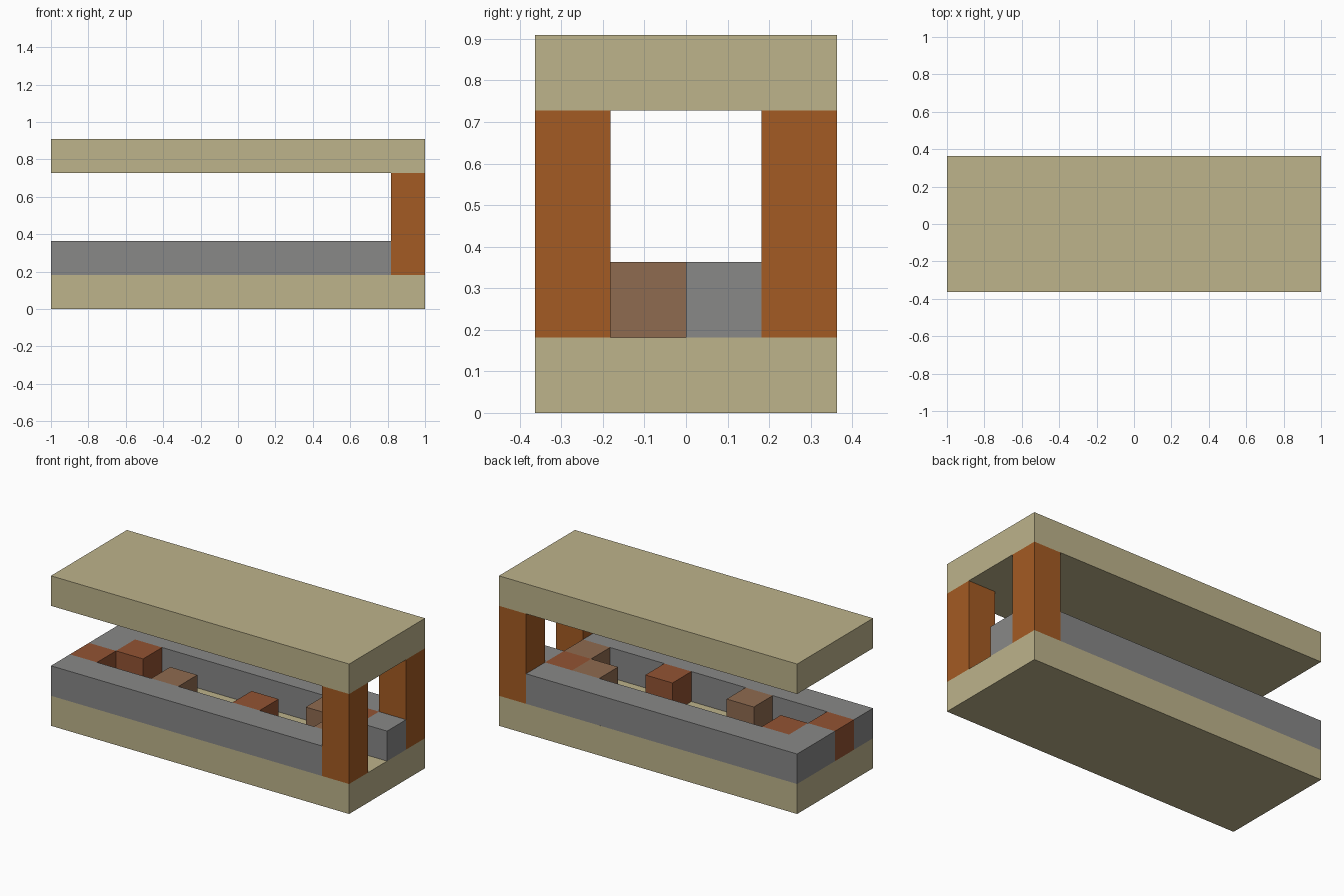
import bpy

cube = bpy.data.objects.get("Cube")
if cube:
    bpy.data.objects.remove(cube, do_unlink=True)

U = 2 / 11  # one block


def linear(c):
    c /= 255
    return c / 12.92 if c <= 0.04045 else ((c + 0.055) / 1.055) ** 2.4


def material(name, *rgb):
    mat = bpy.data.materials.new(name)
    color = [linear(c) for c in rgb] + [1]
    mat.use_nodes = True
    mat.diffuse_color = color
    bsdf = next(n for n in mat.node_tree.nodes if n.type == 'BSDF_PRINCIPLED')
    bsdf.inputs["Base Color"].default_value = color
    bsdf.inputs["Roughness"].default_value = 0.9
    return mat


sand = material("sand", 189, 179, 139)
stone = material("stone grey", 136, 136, 135)
orange = material("orange clay", 164, 91, 35)
red = material("red clay", 147, 83, 51)
brown = material("brown clay", 143, 107, 80)


def box(name, mat, corner, size=(1, 1, 1)):
    """Box given in blocks, counted from the left front bottom corner."""
    x, y, z = (c + s / 2 for c, s in zip(corner, size))
    bpy.ops.mesh.primitive_cube_add(size=1, location=((x - 5.5) * U, (y - 2) * U, z * U))
    obj = bpy.context.object
    obj.name = name
    obj.scale = [s * U for s in size]
    bpy.ops.object.transform_apply(location=False, rotation=False, scale=True)
    obj.data.materials.append(mat)
    return obj


# Floor and roof slabs
box("floor_slab", sand, (0, 0, 0), (11, 4, 1))
box("roof_slab", sand, (0, 0, 4), (11, 4, 1))

# Long walls and the posts at their ends
for side, y in (("front", 0), ("back", 3)):
    box(side + "_wall", stone, (0, y, 1), (10, 1, 1))
    box(side + "_post", orange, (10, y, 1), (1, 1, 3))

# Stone end blocks
for x in (0, 10):
    box("end_block", stone, (x, 2, 1))

# Clay blocks in the channel
for x, y in ((0, 1), (1, 2), (6, 1), (9, 2)):
    box("red_block", red, (x, y, 1))
for x, y in ((3, 1), (8, 2), (9, 1)):
    box("brown_block", brown, (x, y, 1))
